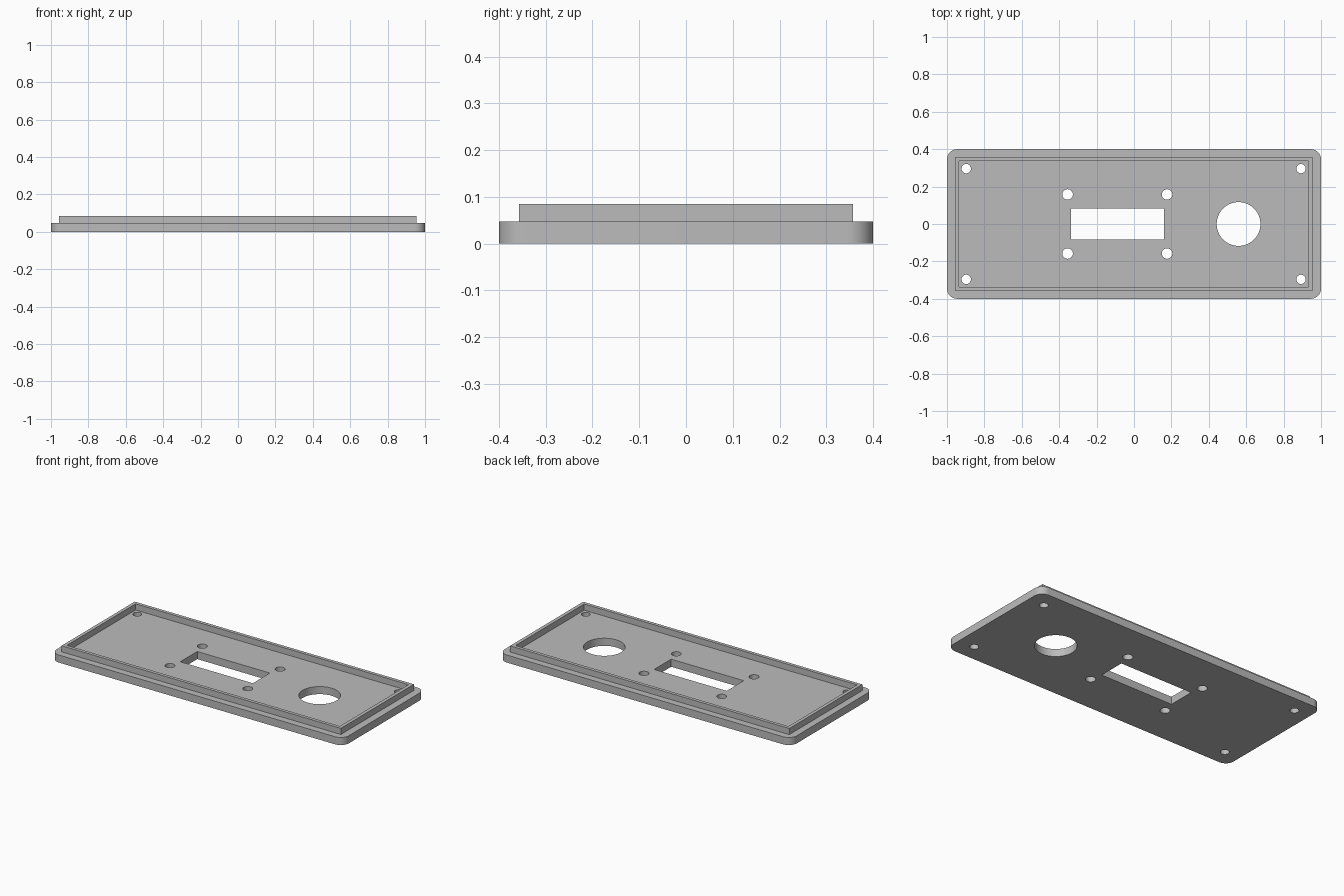
import bpy
import bmesh
from math import cos, sin, pi, radians

cube = bpy.data.objects.get("Cube")
if cube:
    bpy.data.objects.remove(cube, do_unlink=True)

grey = bpy.data.materials.new("matte grey")
grey.use_nodes = True
grey.diffuse_color = (0.5, 0.5, 0.5, 1)
grey.node_tree.nodes["Principled BSDF"].inputs["Base Color"].default_value = grey.diffuse_color


def circle(x, y, radius, steps=48):
    return [(x + radius * cos(2 * pi * i / steps), y + radius * sin(2 * pi * i / steps))
            for i in range(steps)]


def rectangle(x0, x1, y0, y1):
    return [(x0, y0), (x1, y0), (x1, y1), (x0, y1)]


def rounded_rectangle(hx, hy, radius, steps=12):
    points = []
    for quarter, (sx, sy) in enumerate([(1, 1), (-1, 1), (-1, -1), (1, -1)]):
        for i in range(steps + 1):
            a = (quarter + i / steps) * pi / 2
            points.append((sx * (hx - radius) + radius * cos(a),
                           sy * (hy - radius) + radius * sin(a)))
    return points


def extruded(name, loops, z0, z1):
    """Extrude an outer loop; the loops inside it become through holes."""
    curve = bpy.data.curves.new(name, "CURVE")
    curve.dimensions = "2D"
    curve.fill_mode = "BOTH"
    curve.extrude = (z1 - z0) / 2
    for loop in loops:
        spline = curve.splines.new("POLY")
        spline.points.add(len(loop) - 1)
        for point, (x, y) in zip(spline.points, loop):
            point.co = (x, y, 0, 1)
        spline.use_cyclic_u = True
    source = bpy.data.objects.new(name + " outline", curve)
    bpy.context.collection.objects.link(source)
    bpy.context.view_layer.update()
    evaluated = source.evaluated_get(bpy.context.evaluated_depsgraph_get())
    mesh = bpy.data.meshes.new_from_object(evaluated)
    bpy.data.objects.remove(source, do_unlink=True)

    # Weld caps to walls and merge the flat triangles
    bm = bmesh.new()
    bm.from_mesh(mesh)
    bmesh.ops.remove_doubles(bm, verts=bm.verts, dist=0.0001)
    bmesh.ops.recalc_face_normals(bm, faces=bm.faces)
    bmesh.ops.translate(bm, verts=bm.verts, vec=(0, 0, (z0 + z1) / 2))
    bm.to_mesh(mesh)
    bm.free()
    mesh.materials.clear()
    mesh.materials.append(grey)

    obj = bpy.data.objects.new(name, mesh)
    bpy.context.collection.objects.link(obj)
    bpy.ops.object.select_all(action="DESELECT")
    obj.select_set(True)
    bpy.context.view_layer.objects.active = obj
    bpy.ops.object.shade_smooth_by_angle(angle=radians(30))
    return obj


# Base plate with window, round opening and screw holes
plate_top = 0.047
openings = [rectangle(-0.337, 0.16, -0.083, 0.083), circle(0.559, 0, 0.117, 64)]
for side in (-1, 1):
    openings += [circle(x, side * 0.296, 0.025) for x in (-0.897, 0.893)]
    openings += [circle(x, side * 0.158, 0.028) for x in (-0.355, 0.177)]
extruded("base_plate", [rounded_rectangle(1, 0.4, 0.055)] + openings, 0, plate_top)

# Raised locating lip
extruded("raised_lip", [rectangle(-0.957, 0.954, -0.357, 0.357),
                        rectangle(-0.936, 0.932, -0.336, 0.336)], plate_top, 0.085)
